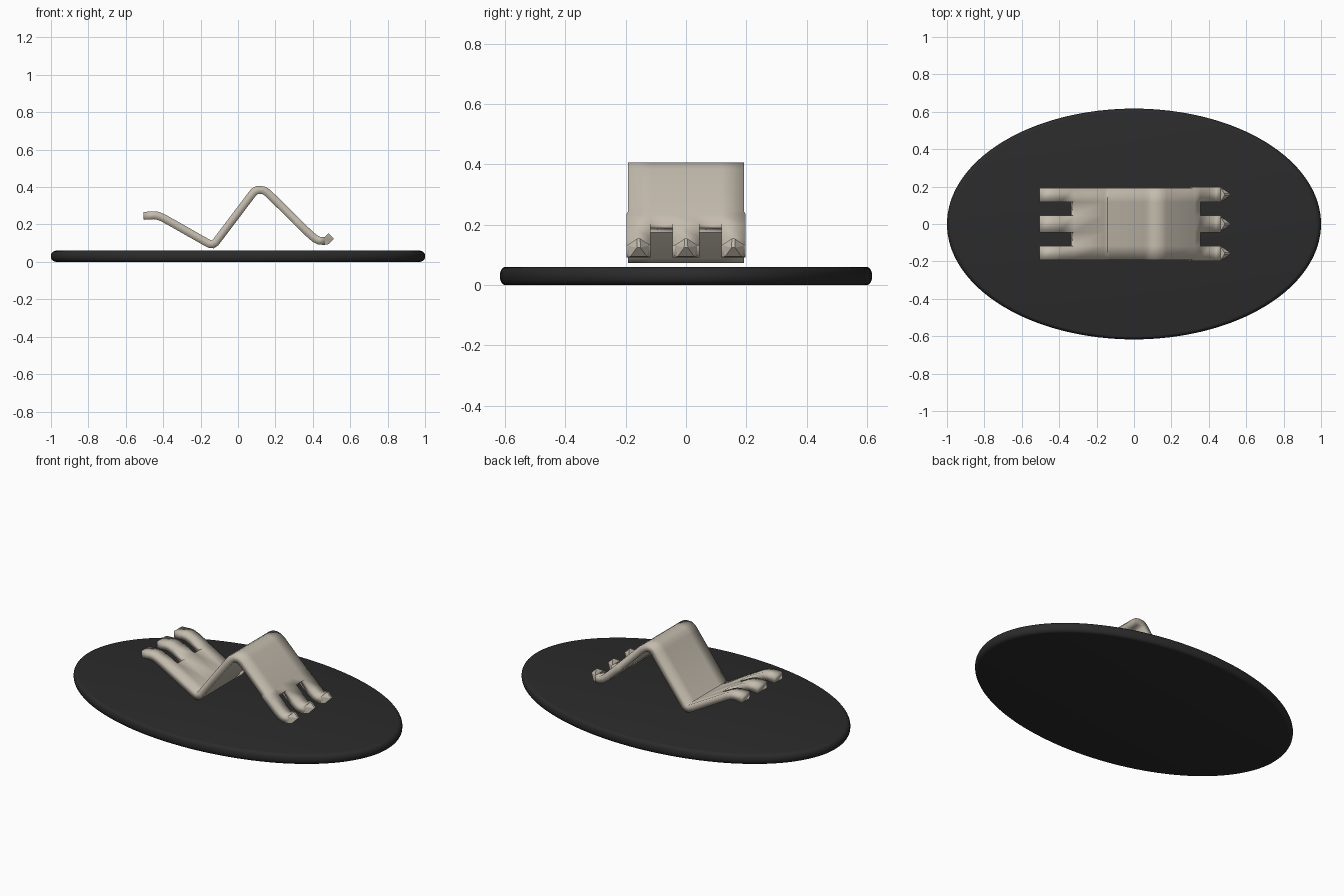
import bpy, bmesh
from mathutils import Vector

if "Cube" in bpy.data.objects:
    bpy.data.objects.remove(bpy.data.objects["Cube"])


def material(name, rgb):
    m = bpy.data.materials.new(name)
    m.diffuse_color = (*rgb, 1)
    m.use_nodes = True
    m.node_tree.nodes["Principled BSDF"].inputs["Base Color"].default_value = m.diffuse_color
    return m


def add_object(name, bm, mat):
    bmesh.ops.recalc_face_normals(bm, faces=bm.faces)
    me = bpy.data.meshes.new(name)
    bm.to_mesh(me)
    bm.free()
    me.materials.append(mat)
    ob = bpy.data.objects.new(name, me)
    bpy.context.collection.objects.link(ob)
    return ob


def smooth(ob, angle):
    bpy.ops.object.select_all(action='DESELECT')
    ob.select_set(True)
    bpy.context.view_layer.objects.active = ob
    bpy.ops.object.shade_smooth_by_angle(angle=angle)


charcoal = material("charcoal", (0.024, 0.024, 0.024))
beige = material("warm beige", (0.55, 0.50, 0.42))

# Oval base with a rounded rim
bm = bmesh.new()
bmesh.ops.create_cone(bm, cap_ends=True, segments=128, radius1=1, radius2=1, depth=0.06)
rim = [e for e in bm.edges if abs(e.verts[0].co.z - e.verts[1].co.z) < 1e-5]
bmesh.ops.bevel(bm, geom=rim, offset=0.028, segments=5, profile=0.5, affect='EDGES')
for v in bm.verts:
    v.co.y *= 0.617
    v.co.z += 0.03
smooth(add_object("oval_base", bm, charcoal), 0.7)

# Bent strip: centre line in x, z, swept across y with slots left open at both ends
path = [(-0.505, 0.246), (-0.45, 0.249), (-0.43, 0.247), (-0.40, 0.235), (-0.33, 0.196),
        (-0.17, 0.105), (-0.15, 0.095), (-0.135, 0.094), (-0.12, 0.104),
        (0.07, 0.355), (0.085, 0.374), (0.102, 0.384), (0.122, 0.385), (0.14, 0.381), (0.16, 0.368),
        (0.30, 0.23), (0.31, 0.22), (0.34, 0.19), (0.39, 0.142),
        (0.415, 0.122), (0.435, 0.113), (0.465, 0.112)]
columns = [-0.192, -0.117, -0.045, 0.045, 0.117, 0.192]

bm = bmesh.new()
rows = []
for x, z in path:
    flare = 1.03 if x > 0.305 else 1
    rows.append([bm.verts.new((x, y * (flare if abs(y) > 0.15 else 1), z)) for y in columns])
for i in range(len(path) - 1):
    mid = (path[i][0] + path[i + 1][0]) / 2
    for j in range(5):
        if j % 2 and not -0.33 < mid < 0.34:
            continue
        bm.faces.new((rows[i][j], rows[i + 1][j], rows[i + 1][j + 1], rows[i][j + 1]))
bmesh.ops.delete(bm, geom=[v for v in bm.verts if not v.link_faces], context='VERTS')
strip = add_object("bent_strip", bm, beige)
mod = strip.modifiers.new("thickness", 'SOLIDIFY')
mod.thickness = 0.042
mod.offset = 0
mod.use_even_offset = True
smooth(strip, 0.6)

# Pointed hook tips on the three front fingers
for k, yc in enumerate((-0.157, 0, 0.157)):
    bm = bmesh.new()
    for x, w, z in ((0.462, 0.038, 0.092), (0.462, 0.038, 0.132), (0.486, 0.027, 0.095),
                    (0.484, 0.005, 0.154), (0.512, 0.006, 0.124)):
        for s in (-1, 1):
            bm.verts.new(Vector((x, yc + s * w, z)))
    bmesh.ops.convex_hull(bm, input=bm.verts[:])
    add_object(f"hook_tip_{k + 1}", bm, beige)
